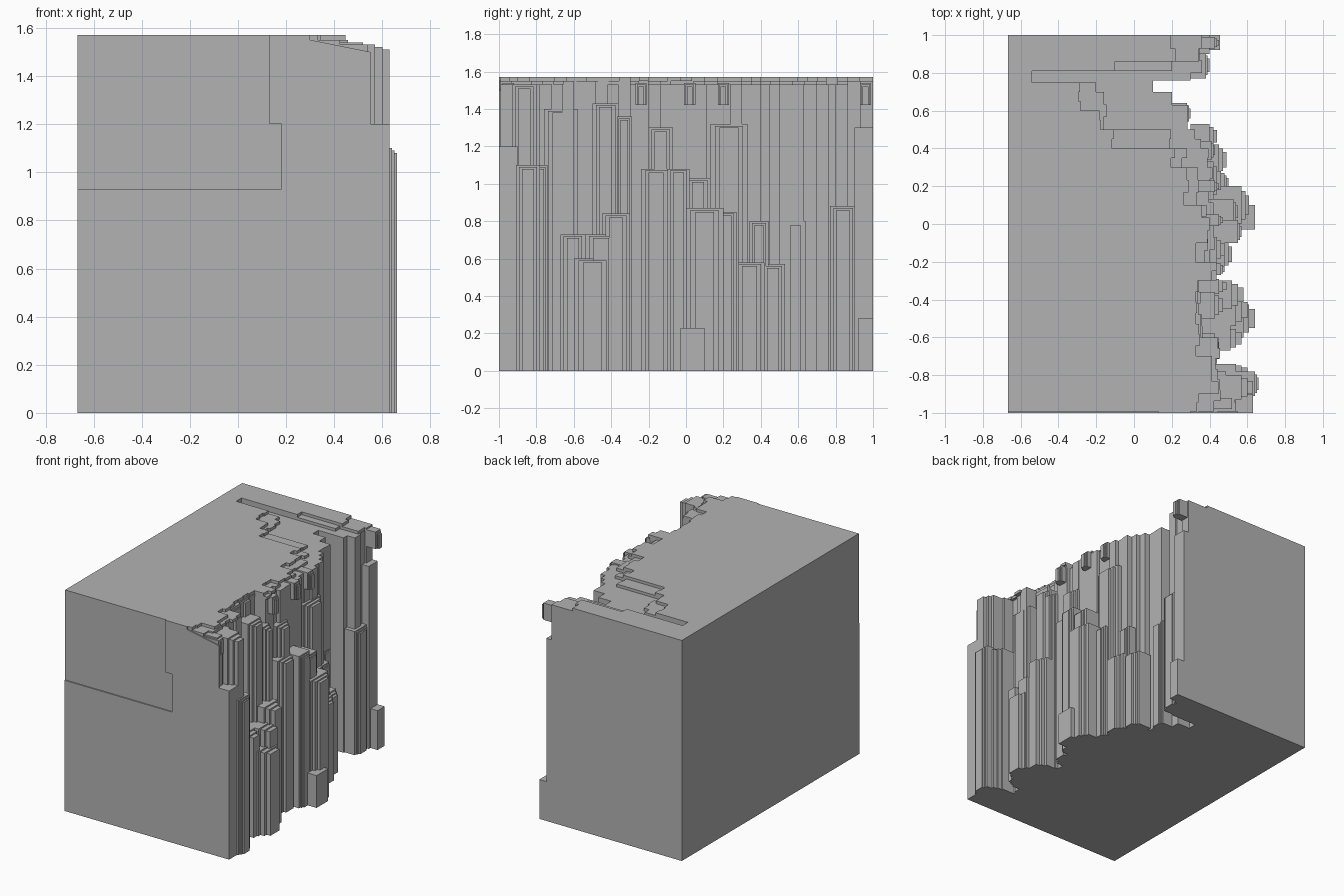
import bpy
import bmesh
import random
from mathutils import Vector

default_cube = bpy.data.objects.get("Cube")
if default_cube:
    bpy.data.objects.remove(default_cube, do_unlink=True)

random.seed(4)
BACK_X = -.667        # flat side opposite the rugged cliff
SKIN_Y = -.992        # body front, behind the thin front skin
TOP = 1.57
LEDGE = TOP - .02
SHELF = LEDGE - .02

# One plain stone colour
stone = bpy.data.materials.new("grey_stone")
stone.use_nodes = True
grey = (.45, .45, .45, 1)
stone.diffuse_color = grey
stone.node_tree.nodes["Principled BSDF"].inputs["Base Color"].default_value = grey


def add_prism(mesh, outline, offset):
    """Extrude a closed outline of points by an offset vector."""
    face = mesh.faces.new([mesh.verts.new(point) for point in outline])
    result = bmesh.ops.extrude_face_region(mesh, geom=[face], use_keep_orig=True)
    moved = [item for item in result["geom"] if isinstance(item, bmesh.types.BMVert)]
    bmesh.ops.translate(mesh, verts=moved, vec=offset)


def finish(mesh, name):
    """Turn a bmesh into a flat shaded stone object."""
    bmesh.ops.recalc_face_normals(mesh, faces=mesh.faces)
    data = bpy.data.meshes.new(name)
    mesh.to_mesh(data)
    mesh.free()
    data.materials.append(stone)
    bpy.context.collection.objects.link(bpy.data.objects.new(name, data))


def fractured_slab(name, steps, bottom, top):
    """Slab with a flat back; each (end y, edge x) step is broken into small ridges."""
    start = SKIN_Y
    outline = [(BACK_X, start, bottom)]
    for end, edge in steps:
        pieces = max(1, round((end - start) / .06))
        width = (end - start) / pieces
        for piece in range(pieces):
            jag = random.uniform(-.02, .02) if pieces > 1 else 0
            near = start + piece * width
            outline.append((edge + jag, near, bottom))
            outline.append((edge + jag, near + width, bottom))
        start = end
    outline.append((BACK_X, start, bottom))
    mesh = bmesh.new()
    add_prism(mesh, outline, Vector((0, 0, top - bottom)))
    finish(mesh, name)


def buttress(name, start, end, outer, top, bottom=0, root=.3, flank=.03):
    """Rock column whose plan narrows outward in three steps."""
    mesh = bmesh.new()
    inset = (end - start) / 8
    for step in range(3):
        near, far = start + inset * step, end - inset * step
        face_x = outer - flank * (2 - step)
        outline = [(root, near, bottom), (face_x, near, bottom),
                   (face_x, far, bottom), (root, far, bottom)]
        add_prism(mesh, outline, Vector((0, 0, top - bottom - step * .01)))
    finish(mesh, name)


# Main body, with the deep crack near the back
fractured_slab("cliff_body", [
    (-.9, .55), (-.78, .5), (-.6, .43), (-.3, .35), (-.2, .44), (.3, .41),
    (.4, .38), (.5, .34), (.63, .28), (.7, .2), (.76, .1), (.8, .3),
    (1, .36)], 0, SHELF)

# Two thin layers that step back across the top
fractured_slab("upper_ledge", [
    (-.6, .44), (-.3, .34), (-.2, .44), (.1, .38), (.3, .34), (.4, .26),
    (.5, .2), (.7, -.15), (.75, -.2), (.81, -.54), (.86, .2), (1, .35)], SHELF, LEDGE)
fractured_slab("top_surface", [
    (-.9, .34), (-.7, .43), (-.3, .34), (-.2, .43), (-.1, .31), (.1, .38),
    (.3, .27), (.4, .2), (.5, -.12), (.6, -.17), (.75, -.28), (.81, -.54),
    (.86, -.1), (1, .2)], LEDGE, TOP)

# Front skin, cut away at one upper corner to leave a shallow step
skin = bmesh.new()
skin_outline = [
    (BACK_X, 0), (.63, 0), (.63, 1.2), (.55, 1.2), (.55, 1.5), (.4, SHELF),
    (.3, LEDGE), (.3, TOP), (.13, TOP), (.13, 1.2), (.18, 1.2), (.18, .93),
    (BACK_X, .93)]
add_prism(skin, [(x, -1, z) for x, z in skin_outline], Vector((0, -1 - SKIN_Y, 0)) * -1)
finish(skin, "front_skin")

# Front corner columns
buttress("front_corner_base", SKIN_Y, -.9, .63, 1.2, flank=0)
buttress("front_corner_tower", -.93, -.8, .63, SHELF)
buttress("front_corner_rib", -.91, -.78, .66, 1.1, flank=.01)
buttress("front_corner_side", -.82, -.74, .6, 1.1)
buttress("front_alcove_wall", -.76, -.58, .45, 1.4, flank=.01)

# Stepped cluster in the front half
buttress("cluster_near_column", -.67, -.54, .57, .73)
buttress("cluster_outer_column", -.6, -.4, .64, .6)
buttress("cluster_inner_column", -.54, -.37, .6, .73)
buttress("cluster_far_column", -.45, -.3, .58, .84)
buttress("cluster_tall_backing", -.5, -.36, .47, 1.43, flank=.02)
buttress("cluster_side_backing", -.37, -.29, .49, 1.36, flank=.02)

# Big shoulders in the middle
buttress("middle_shoulder_near", -.24, -.08, .52, 1.08, flank=.02)
buttress("middle_shoulder_main", -.1, .02, .57, 1.08, flank=.01)
buttress("middle_shoulder_far", 0, .13, .55, 1.03, flank=.01)
buttress("middle_low_pillar", 0, .2, .61, .87, flank=.02)
buttress("middle_low_side", .16, .27, .5, .85, flank=.01)
buttress("middle_foot", -.03, .1, .64, .23, flank=0)
buttress("middle_upper_near", -.2, -.07, .48, 1.3, flank=.02)
buttress("middle_upper_far", .13, .33, .46, 1.32, flank=.02)

# Low columns towards the crack
buttress("rear_low_column", .26, .42, .49, .58, flank=.02)
buttress("rear_low_ridge", .4, .53, .44, .57, flank=.02)
buttress("rear_upper_ridge", .34, .44, .43, .8, flank=.01)
buttress("crack_side_rib", .53, .64, .3, .8, root=0, flank=.01)

# Wing behind the crack
buttress("wing_inner_column", .77, .91, .4, .88, root=.1, flank=.01)
buttress("wing_outer_column", .9, 1, .4, 1.3, root=.1, flank=0)
buttress("wing_foot", .92, 1, .455, .28, flank=0)

# Loose chunks perched along the cliff edge
for spot, reach in [(-.95, .54), (-.24, .48), (.02, .47), (.2, .45), (.96, .45)]:
    buttress("edge_chunk", spot - .03, spot + .03, reach, SHELF + .01, bottom=1.42, flank=.01)
